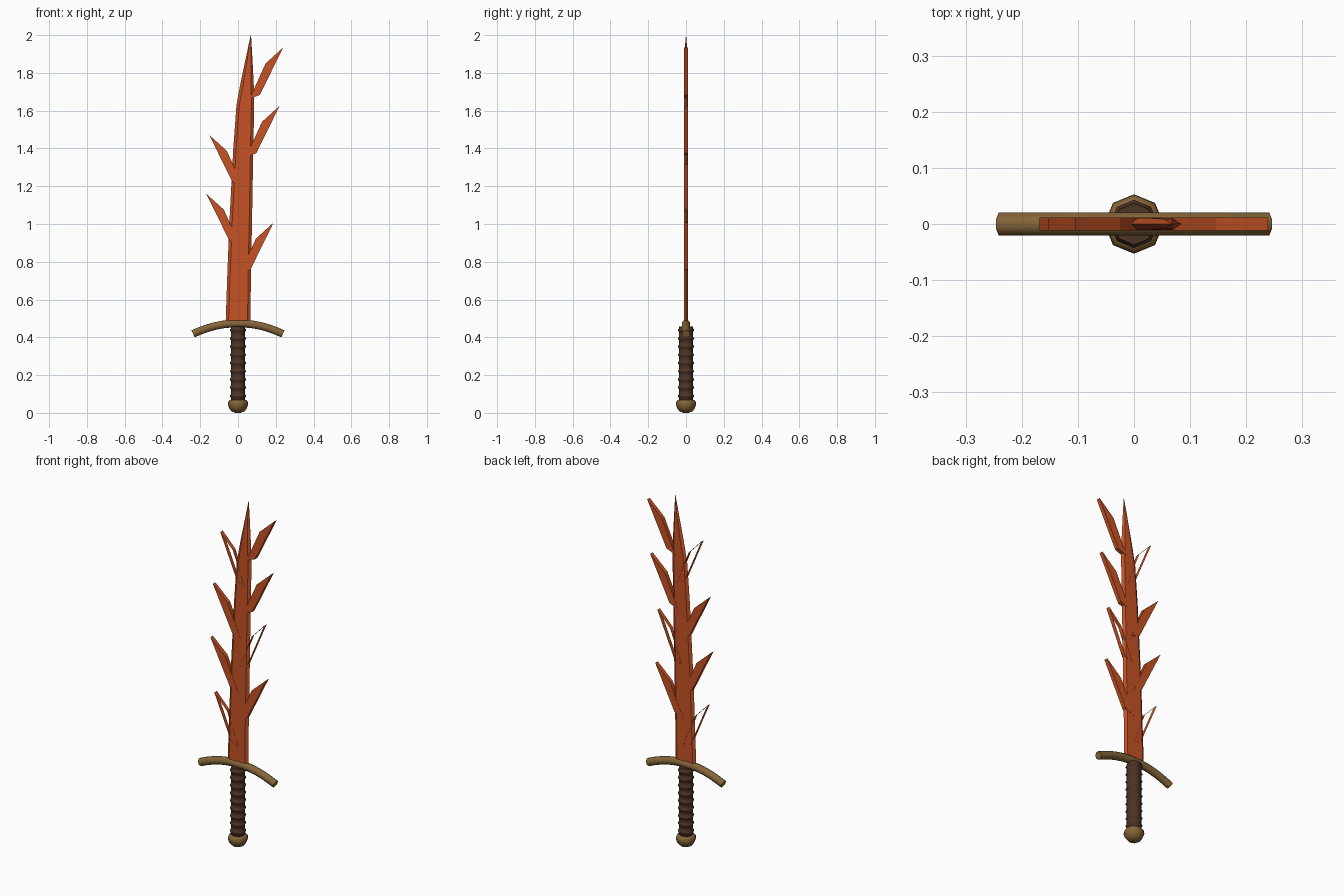
import bpy, bmesh, math
from mathutils import Vector

cube = bpy.data.objects.get("Cube")
if cube:
    bpy.data.objects.remove(cube, do_unlink=True)


def material(name, r, g, b):
    m = bpy.data.materials.new(name)
    m.use_nodes = True
    m.diffuse_color = (r, g, b, 1)
    m.node_tree.nodes["Principled BSDF"].inputs["Base Color"].default_value = (r, g, b, 1)
    return m


EMBER = material("ember orange", 0.56, 0.085, 0.018)
BRONZE = material("aged bronze", 0.23, 0.13, 0.04)
LEATHER = material("dark leather", 0.075, 0.033, 0.018)


def loft(name, rings, mat, caps=True, smooth=None):
    """Skin a list of equal-sized point rings, optionally closing both ends."""
    bm = bmesh.new()
    rows = [[bm.verts.new(p) for p in ring] for ring in rings]
    n = len(rows[0])
    for a, b in zip(rows, rows[1:]):
        for i in range(n):
            j = (i + 1) % n
            bm.faces.new((a[i], a[j], b[j], b[i]))
    if caps:
        bm.faces.new(rows[0][::-1])
        bm.faces.new(rows[-1])
    bmesh.ops.recalc_face_normals(bm, faces=bm.faces)
    mesh = bpy.data.meshes.new(name)
    bm.to_mesh(mesh)
    bm.free()
    mesh.materials.append(mat)
    ob = bpy.data.objects.new(name, mesh)
    bpy.context.collection.objects.link(ob)
    if smooth:
        bpy.ops.object.select_all(action="DESELECT")
        ob.select_set(True)
        bpy.context.view_layer.objects.active = ob
        bpy.ops.object.shade_smooth_by_angle(angle=math.radians(smooth))
    return ob


def lathe(name, profile, mat):
    """Eight-sided turned part from (radius, height) pairs."""
    angles = [math.tau * i / 8 for i in range(8)]
    rings = [[(r * math.cos(a), r * math.sin(a), z) for a in angles] for r, z in profile]
    return loft(name, rings, mat, smooth=50)


# Blade: leaning, tapered, with bevelled edges
stations = [(0.46, -0.066, 0.065), (0.75, -0.056, 0.069), (1.0, -0.046, 0.074),
            (1.4, -0.025, 0.081), (1.63, -0.008, 0.086), (1.75, 0.014, 0.083),
            (1.9, 0.046, 0.075), (2.0, 0.067, 0.069)]
rings = []
for z, l, r in stations:
    b = min(0.015, (r - l) * 0.25)
    t = min(0.0105, (r - l) * 0.3)
    rings.append([(l, 0, z), (l + b, -t, z), (r - b, -t, z),
                  (r, 0, z), (r - b, t, z), (l + b, t, z)])
loft("blade", rings, EMBER)

# Flame barbs: flat kite prisms, some of them hollow from front to back
KITE = [(0, 0), (0.055, 0.022), (0.178, 0.272), (0.085, 0.188)]


def barb(name, x, z, side, hollow):
    sx = side * (0.86 if hollow else 1)
    rings = [[(x + sx * u, y, z + v) for u, v in KITE] for y in (-0.0115, 0.0115)]
    loft(name, rings, EMBER, caps=not hollow)


for i in range(4):
    barb(f"left_barb_{i + 1}", (0.01, 0.021, 0.042, 0.061)[i], 0.735 + 0.309 * i, 1, i == 1)
    barb(f"right_barb_{i + 1}", (0.01, 0.01, 0.026, 0.048)[i], 0.577 + 0.311 * i, -1, i in (0, 3))

# Crossguard: octagonal bar swept along a drooping arc
path = [Vector((x, 0, 0.472 - 0.9 * max(0, abs(x) - 0.03) ** 1.8))
        for x in [-0.238 + 0.476 * k / 12 for k in range(13)]]
rings = []
for k, p in enumerate(path):
    d = (path[min(k + 1, 12)] - path[max(k - 1, 0)]).normalized()
    up = Vector((-d.z, 0, d.x))
    rings.append([p + 0.022 * (Vector((0, math.cos(a), 0)) + up * math.sin(a))
                  for a in [math.tau * (i + 0.5) / 8 for i in range(8)]])
loft("crossguard", rings, BRONZE, smooth=50)

# Grip with wrapped ridges
profile = [(0.037, 0.05)]
for i in range(9):
    z = 0.09 + 0.0435 * i
    profile += [(0.038, z - 0.008), (0.043, z - 0.003), (0.043, z + 0.003), (0.038, z + 0.008)]
profile.append((0.037, 0.458))
lathe("grip", profile, LEATHER)

# Pommel
lathe("pommel", [(0.014, 0), (0.034, 0.008), (0.047, 0.024), (0.053, 0.042),
                 (0.052, 0.058), (0.044, 0.068), (0.03, 0.069)], BRONZE)
